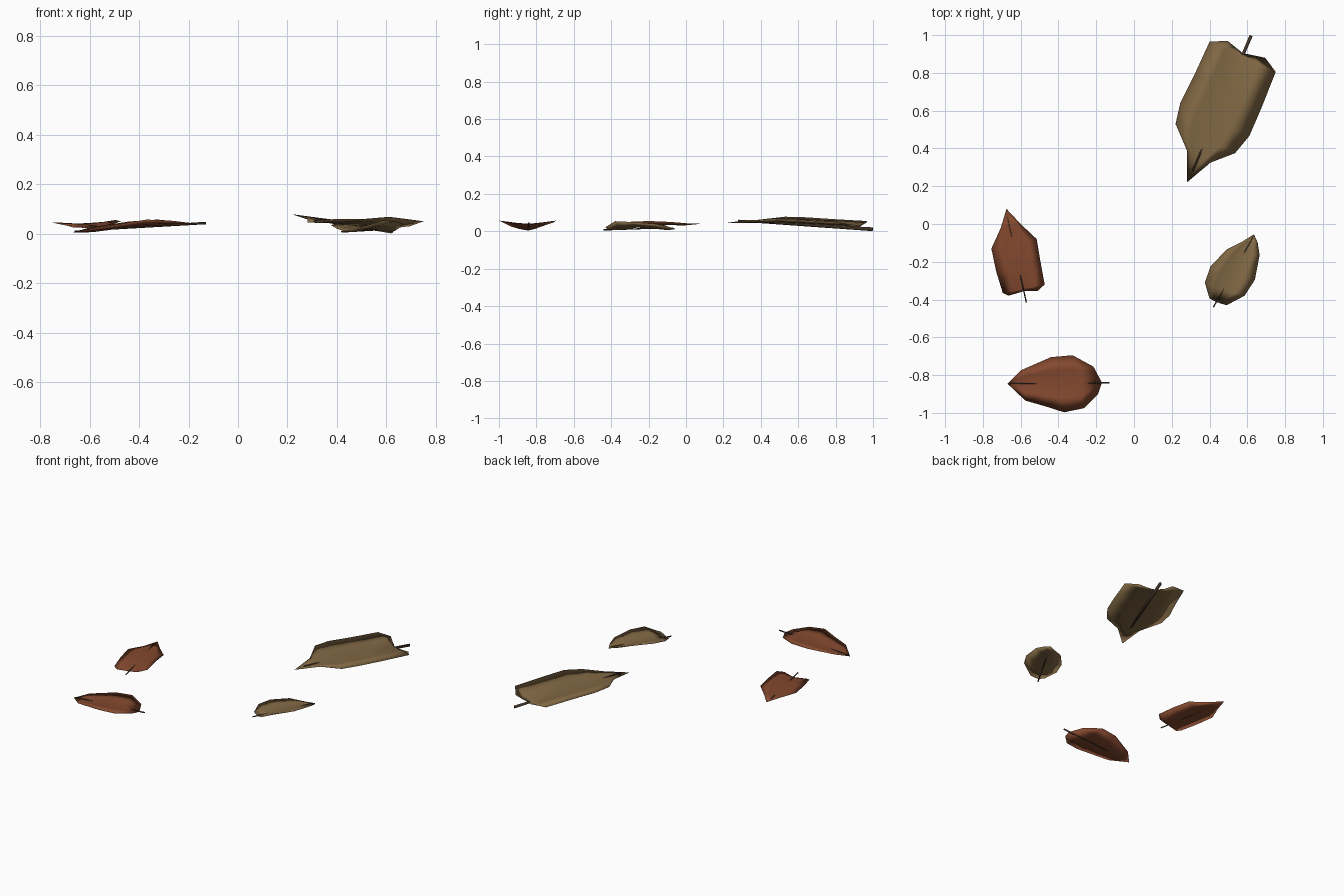
import bpy
import bmesh
from mathutils import Vector

old = bpy.data.objects.get("Cube")
if old:
    bpy.data.objects.remove(old, do_unlink=True)


def material(name, rgb):
    mat = bpy.data.materials.new(name)
    mat.use_nodes = True
    color = (*rgb, 1)
    mat.diffuse_color = color
    shader = mat.node_tree.nodes["Principled BSDF"]
    shader.inputs["Base Color"].default_value = color
    shader.inputs["Roughness"].default_value = 0.9
    return mat


tan = material("dry_tan", (0.22, 0.138, 0.058))
rust = material("rust_red", (0.23, 0.066, 0.028))
bark = material("dark_stem", (0.055, 0.036, 0.022))


def point(values):
    """Centimetre-style coordinates to scene units."""
    return Vector(values) / 100


def finish(bm, name, mat):
    bmesh.ops.recalc_face_normals(bm, faces=bm.faces)
    mesh = bpy.data.meshes.new(name)
    bm.to_mesh(mesh)
    bm.free()
    mesh.materials.append(mat)
    for poly in mesh.polygons:
        poly.use_smooth = True
    obj = bpy.data.objects.new(name, mesh)
    bpy.context.collection.objects.link(obj)
    return obj


def blade(name, mat, base, tip, rows, thick):
    """Cupped leaf: two layers that share one sharp rim.
    Each row is (left edge, right edge, midrib height), from base to tip."""
    base, tip = point(base), point(tip)
    axis = (tip - base).to_2d().normalized()
    bm = bmesh.new()
    tip_vert = bm.verts.new(tip)
    layers = ([], [])
    for i, (left, right, mid_z) in enumerate(rows):
        left, right = point(left), point(right)
        if i == 0:
            mid = base
        else:
            along = ((left + right) / 2 - base).to_2d().dot(axis)
            mid = (base.to_2d() + axis * along).to_3d()
            mid.z = mid_z / 100
        top, bottom = [], []
        for s in (-1, -0.5, 0, 0.5, 1):
            edge = left if s < 0 else right
            co = mid.lerp(edge, abs(s))
            co.z = mid.z + (edge.z - mid.z) * abs(s) ** 1.4
            if i == 0 or abs(s) == 1:
                vert = bm.verts.new(co)
                top.append(vert)
                bottom.append(vert)
            else:
                lift = Vector((0, 0, thick))
                top.append(bm.verts.new(co + lift))
                bottom.append(bm.verts.new(co - lift))
        layers[0].append(top)
        layers[1].append(bottom)
    for grid in layers:
        for a, b in zip(grid, grid[1:]):
            for k in range(len(a) - 1):
                bm.faces.new((a[k], a[k + 1], b[k + 1], b[k]))
        last = grid[-1]
        for k in range(len(last) - 1):
            bm.faces.new((last[k], last[k + 1], tip_vert))
    return finish(bm, name, mat)


def stem(name, start, end, radius):
    """Straight tapered stalk that runs on as the midrib."""
    start, end = point(start), point(end)
    span = end - start
    bm = bmesh.new()
    bmesh.ops.create_cone(bm, cap_ends=True, segments=6, radius1=radius,
                          radius2=radius * 0.5, depth=span.length)
    obj = finish(bm, name, bark)
    obj.location = (start + end) / 2
    obj.rotation_euler = span.to_track_quat("Z", "Y").to_euler()
    return obj


# Large tan leaf with a notched base
blade("large_tan_leaf", tan, (57.5, 90.5, 1.8), (28, 22, 4.5), [
    ((49.5, 97, 5), (69.5, 88, 3), 2),
    ((40, 96.5, 5.5), (75, 80.5, 5), 3),
    ((32, 79, 6.5), (67.5, 61.5, 6), 4),
    ((24.5, 64, 7.5), (61, 46.5, 6.8), 4.7),
    ((22, 53, 7.8), (53.5, 37.5, 6), 5),
    ((28, 39, 6.2), (40.5, 32.5, 6), 4.8),
], 0.005)
stem("large_tan_stem", (62, 99.7, 1.1), (31, 28, 5.7), 0.01)

# Small tan leaf
blade("small_tan_leaf", tan, (44, -41.5, 0.9), (63.5, -5.5, 1.2), [
    ((40, -39.5, 2), (49, -43, 2.2), 1),
    ((37.5, -31, 3.5), (58.5, -38, 5.4), 1),
    ((40.5, -22.5, 4.2), (64, -29.5, 5), 2.3),
    ((49, -13.5, 4), (66.5, -16.5, 4), 1.5),
    ((57, -9.5, 2.5), (65.5, -10, 2.5), 0.9),
], 0.003)
stem("small_tan_stem", (42, -44, 0.8), (63, -7, 1.9), 0.004)

# Rust leaf lying lengthwise at the front
blade("front_rust_leaf", rust, (-17, -84, 3.8), (-67, -84.5, 0.4), [
    ((-21.5, -75.5, 4.6), (-19, -90, 4.3), 4),
    ((-32.5, -69.5, 5.7), (-26.5, -97.5, 5.2), 3.7),
    ((-44, -70.5, 4.9), (-37, -99.7, 5.7), 3),
    ((-52, -74, 3.7), (-47, -96.5, 4), 2.1),
    ((-60, -77.5, 2.5), (-57.5, -93.5, 2.5), 0.9),
], 0.003)
stem("front_rust_stem", (-13, -84, 4.3), (-66, -84.5, 1), 0.005)

# Rust leaf on the side, with a notched base and curled tip
blade("side_rust_leaf", rust, (-58, -35.5, 2.3), (-67.5, 8, 4), [
    ((-66.5, -38, 2.5), (-51, -35.5, 4), 2),
    ((-69.5, -36.5, 3.3), (-47.3, -32, 5), 2.4),
    ((-73, -25, 4), (-49.5, -20, 5.5), 3.6),
    ((-75.5, -13, 4.6), (-51.5, -8, 5), 3.7),
    ((-70.5, -2, 4), (-60, 0, 4.3), 3.4),
], 0.003)
stem("side_rust_stem", (-57, -41.5, 2.8), (-67, 3.5, 4), 0.004)
